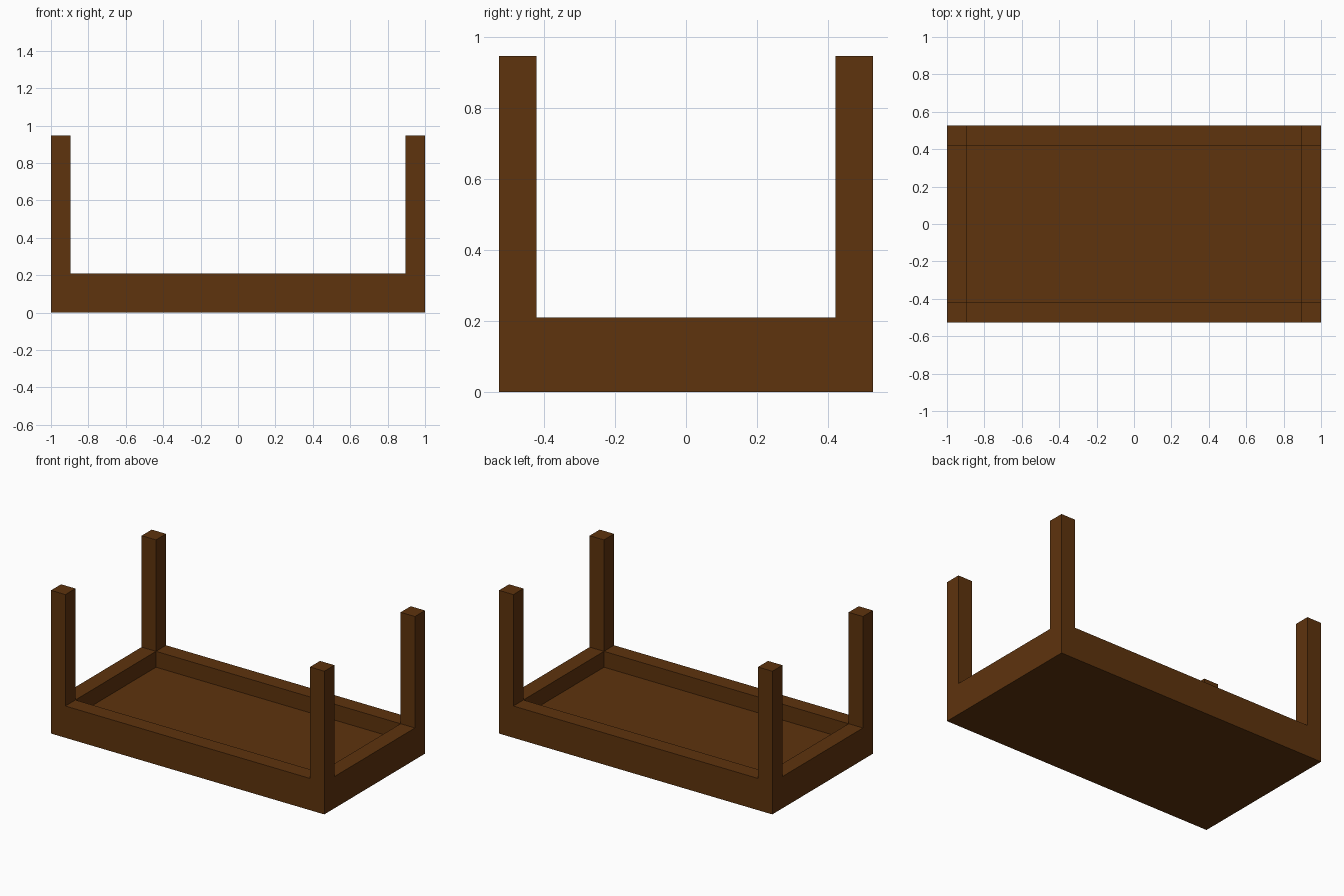
import bpy

# Clear the default cube
if "Cube" in bpy.data.objects:
    bpy.data.objects.remove(bpy.data.objects["Cube"], do_unlink=True)

# Dark brown wood
wood = bpy.data.materials.new("dark brown wood")
wood.use_nodes = True
colour = (0.112, 0.033, 0.004, 1)
wood.diffuse_color = colour
wood.node_tree.nodes["Principled BSDF"].inputs["Base Color"].default_value = colour

HX, HY = 1.0, 0.526      # half length and half width
T = 0.105                # thickness of board, rails and legs
RAIL_TOP, LEG_TOP = 0.21, 0.947


def box(name, low, high):
    centre = [(a + b) / 2 for a, b in zip(low, high)]
    bpy.ops.mesh.primitive_cube_add(size=1, location=centre)
    obj = bpy.context.object
    obj.name = name
    obj.scale = [b - a for a, b in zip(low, high)]
    bpy.ops.object.transform_apply(location=False, rotation=False, scale=True)
    obj.data.materials.append(wood)
    return obj


def span(side, half):
    """Outer strip of thickness T on the given side."""
    return (half - T, half) if side > 0 else (-half, T - half)


# Table top, lying face down
box("table_top", (-HX, -HY, 0), (HX, HY, T))

# Rails between the legs
for side, name in ((-1, "front"), (1, "back")):
    y0, y1 = span(side, HY)
    box(name + "_rail", (T - HX, y0, T), (HX - T, y1, RAIL_TOP))
for side, name in ((-1, "right"), (1, "left")):
    x0, x1 = span(side, HX)
    box(name + "_rail", (x0, T - HY, T), (x1, HY - T, RAIL_TOP))

# Square legs pointing up at the four corners
for sy, depth in ((-1, "front"), (1, "back")):
    for sx, side in ((-1, "right"), (1, "left")):
        x0, x1 = span(sx, HX)
        y0, y1 = span(sy, HY)
        box(f"{depth}_{side}_leg", (x0, y0, T), (x1, y1, LEG_TOP))
